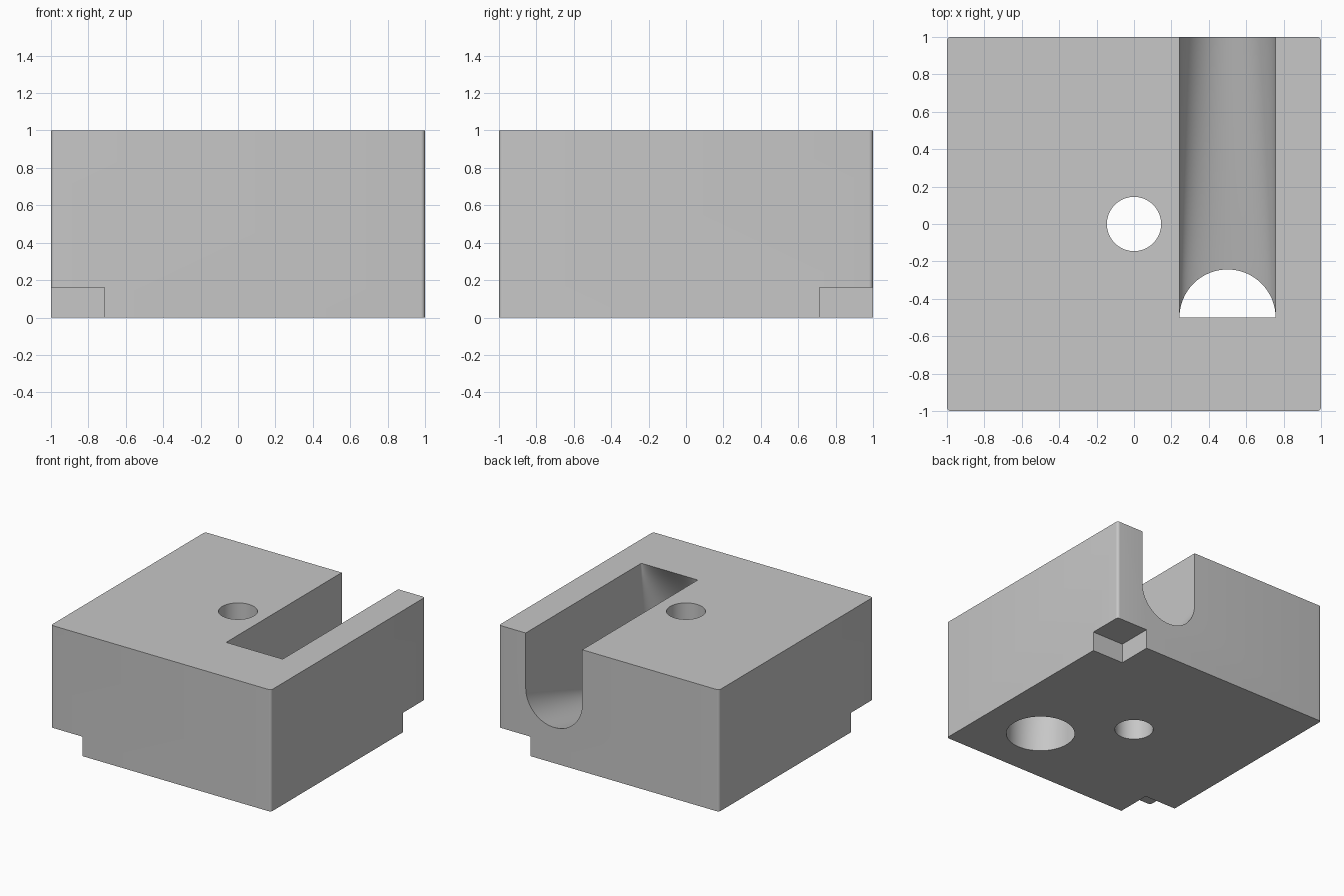
import bpy, bmesh
from math import sin, cos, pi

cube = bpy.data.objects.get("Cube")
if cube:
    bpy.data.objects.remove(cube, do_unlink=True)

CX, CY, R = 0.5, -0.5, 0.257   # port centre and radius
N = 32

grey = bpy.data.materials.new("light grey")
grey.use_nodes = True
colour = (0.57, 0.57, 0.57, 1)
grey.diffuse_color = colour
grey.node_tree.nodes["Principled BSDF"].inputs["Base Color"].default_value = colour


def make_object(name, bm):
    bmesh.ops.recalc_face_normals(bm, faces=bm.faces)
    mesh = bpy.data.meshes.new(name)
    bm.to_mesh(mesh)
    bm.free()
    mesh.materials.append(grey)
    obj = bpy.data.objects.new(name, mesh)
    bpy.context.collection.objects.link(obj)
    return obj


def box(name, lo, hi, bevel=0):
    bm = bmesh.new()
    bmesh.ops.create_cube(bm, size=1)
    for v in bm.verts:
        v.co = [(a + b) / 2 + c * (b - a) for a, b, c in zip(lo, hi, v.co)]
    if bevel:
        upright = [e for e in bm.edges
                   if abs(e.verts[0].co.z - e.verts[1].co.z) > 0.5]
        bmesh.ops.bevel(bm, geom=upright, offset=bevel, segments=6,
                        profile=0.5, affect='EDGES')
    return make_object(name, bm)


def loft(name, rings):
    """Skin a list of equal rings and close both ends."""
    bm = bmesh.new()
    rows = [[bm.verts.new(p) for p in ring] for ring in rings]
    for a, b in zip(rows, rows[1:]):
        for i in range(len(a)):
            j = (i + 1) % len(a)
            bm.faces.new((a[i], a[j], b[j], b[i]))
    for row in (rows[0], rows[-1]):
        arc, top = row[:N + 1], row[N + 1:]
        bm.faces.new(arc)
        bm.faces.new([arc[0], arc[-1]] + top)
    bmesh.ops.triangulate(bm, faces=bm.faces)
    return make_object(name, bm)


def cut(target, cutter):
    mod = target.modifiers.new(cutter.name, 'BOOLEAN')
    mod.operation = 'DIFFERENCE'
    mod.solver = 'EXACT'
    mod.object = cutter
    bpy.context.view_layer.objects.active = target
    bpy.ops.object.modifier_apply(modifier=mod.name)
    bpy.data.objects.remove(cutter, do_unlink=True)


block = box("block", (-1, -1, 0), (1, 1, 1), bevel=0.022)

# Notches under two opposite corners
cut(block, box("front_notch", (-1.2, -1.2, -0.2), (-0.715, -0.715, 0.16)))
cut(block, box("back_notch", (0.715, 0.715, -0.2), (1.2, 1.2, 0.16)))

# Central through hole
bm = bmesh.new()
bmesh.ops.create_cone(bm, cap_ends=True, segments=64, radius1=0.145,
                      radius2=0.145, depth=3)
cut(block, make_object("centre_hole", bm))

# Channel: bottom port blends into a round-floored slot at the back
def channel_ring(t, drop=0, push=0):
    pts = []
    for i in range(N + 1):
        a = pi * i / N
        y0 = CY + R * sin(a)
        z1 = 0.55 - R * sin(a)
        pts.append((CX + R * cos(a), y0 + (1 - y0) * t + push, z1 * t - drop))
    y = CY + (1 - CY) * t + push
    return pts + [(CX - R, y, 1.1), (CX + R, y, 1.1)]

rings = [channel_ring(0, drop=0.1)]
rings += [channel_ring(k / 12) for k in range(13)]
rings.append(channel_ring(1, push=0.1))
cut(block, loft("channel", rings))

# Front half of the port, leaning back to meet the straight slot end at the top
bm = bmesh.new()
rows = []
for k in range(-1, 17):
    z = -0.1 if k < 0 else k / 16
    depth = R * (1 - max(z, 0) ** 2.5) + 0.001
    row = [(CX + R * cos(pi * i / N), CY - depth * sin(pi * i / N), z)
           for i in range(N + 1)]
    row += [(CX - R, CY + 0.004, z), (CX + R, CY + 0.004, z)]
    rows.append([bm.verts.new(p) for p in row])
for a, b in zip(rows, rows[1:]):
    for i in range(len(a)):
        j = (i + 1) % len(a)
        bm.faces.new((a[i], a[j], b[j], b[i]))
bm.faces.new(rows[0])
bm.faces.new(rows[-1])
cut(block, make_object("port_front", bm))

# Smooth curved walls, crisp edges
bpy.ops.object.select_all(action='DESELECT')
block.select_set(True)
bpy.context.view_layer.objects.active = block
bpy.ops.object.shade_smooth_by_angle(angle=0.5)
